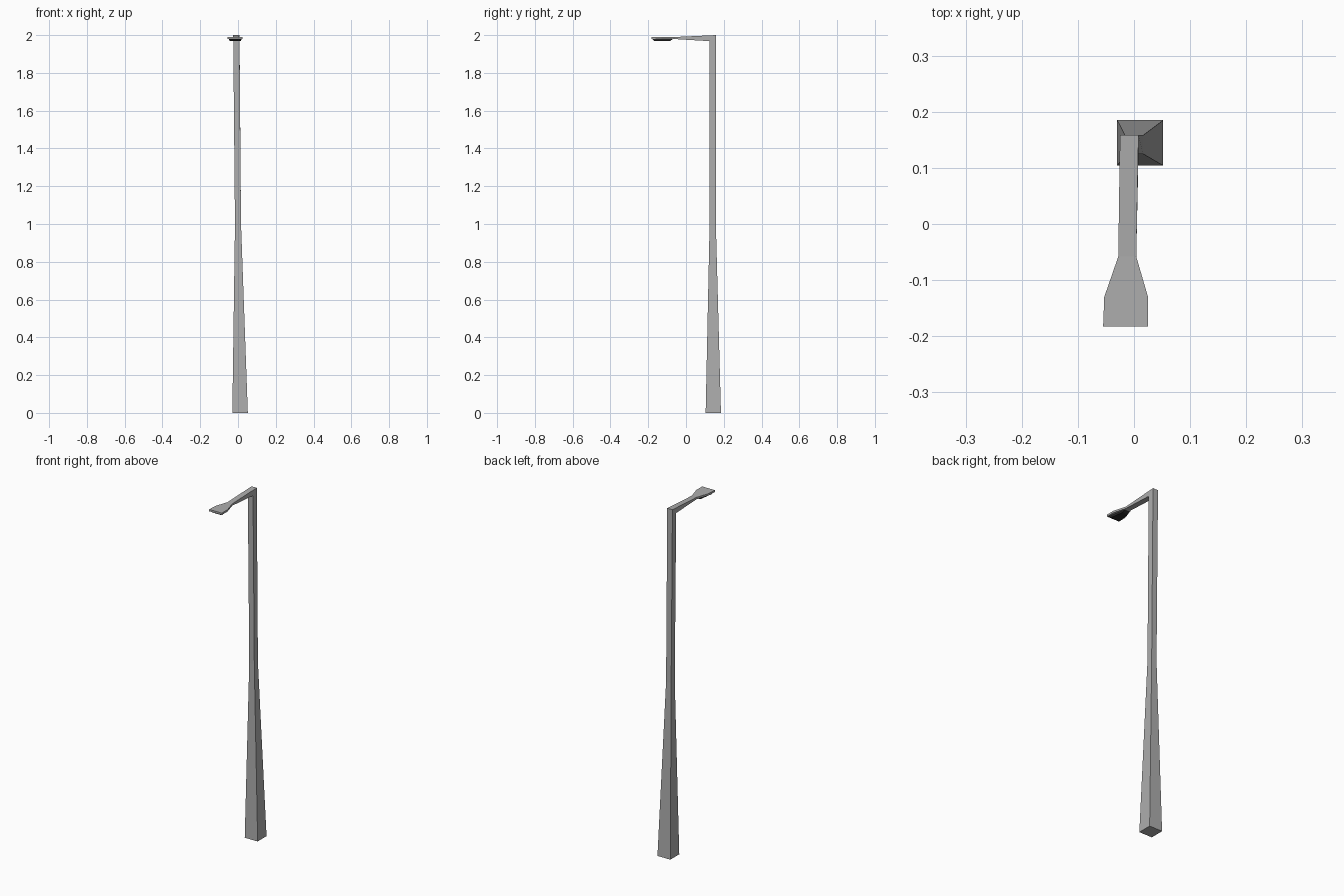
import bpy, bmesh
from mathutils import Vector

if "Cube" in bpy.data.objects:
    bpy.data.objects.remove(bpy.data.objects["Cube"])


def material(name, rgb):
    m = bpy.data.materials.new(name)
    m.diffuse_color = (*rgb, 1)
    m.use_nodes = True
    m.node_tree.nodes["Principled BSDF"].inputs["Base Color"].default_value = m.diffuse_color
    return m


grey = material("grey metal", (0.42, 0.42, 0.42))
dark = material("dark lamp housing", (0.02, 0.02, 0.02))


def loft(name, rings, mat, cap_start=True, cap_end=True):
    """Skin a row of four-cornered rings and cap the ends."""
    bm = bmesh.new()
    loops = [[bm.verts.new(p) for p in ring] for ring in rings]
    for a, b in zip(loops, loops[1:]):
        for i in range(4):
            j = (i + 1) % 4
            bm.faces.new((a[i], a[j], b[j], b[i]))
    if cap_start:
        bm.faces.new(loops[0][::-1])
    if cap_end:
        bm.faces.new(loops[-1])
    bmesh.ops.recalc_face_normals(bm, faces=bm.faces)
    mesh = bpy.data.meshes.new(name)
    bm.to_mesh(mesh)
    bm.free()
    mesh.materials.append(mat)
    ob = bpy.data.objects.new(name, mesh)
    bpy.context.collection.objects.link(ob)
    return ob


def flat_ring(x0, x1, y0, y1, z):
    return [(x0, y0, z), (x1, y0, z), (x1, y1, z), (x0, y1, z)]


def upright_ring(x0, x1, y, z0, z1):
    return [(x0, y, z0), (x1, y, z0), (x1, y, z1), (x0, y, z1)]


# Post and arm: one tapering square tube, mitred at the top corner
loft("post_and_arm", [
    flat_ring(-0.030, 0.052, 0.104, 0.185, 0.0),
    flat_ring(-0.016, 0.016, 0.125, 0.158, 1.0),
    [(-0.025, 0.125, 1.968), (0.008, 0.125, 1.968),
     (0.008, 0.159, 2.0), (-0.025, 0.159, 2.0)],
    upright_ring(-0.028, 0.004, -0.058, 1.979, 1.990),
    # Flared lamp head
    upright_ring(-0.053, 0.025, -0.130, 1.979, 1.990),
    upright_ring(-0.055, 0.025, -0.183, 1.979, 1.990),
], grey)

# Dark lamp housing under the head
loft("lamp_housing", [
    [(-0.049, -0.178, 1.9785), (0.020, -0.178, 1.9785),
     (0.0, -0.070, 1.9785), (-0.026, -0.070, 1.9785)],
    [(-0.044, -0.168, 1.969), (0.015, -0.168, 1.969),
     (0.003, -0.085, 1.969), (-0.031, -0.085, 1.969)],
], dark)
